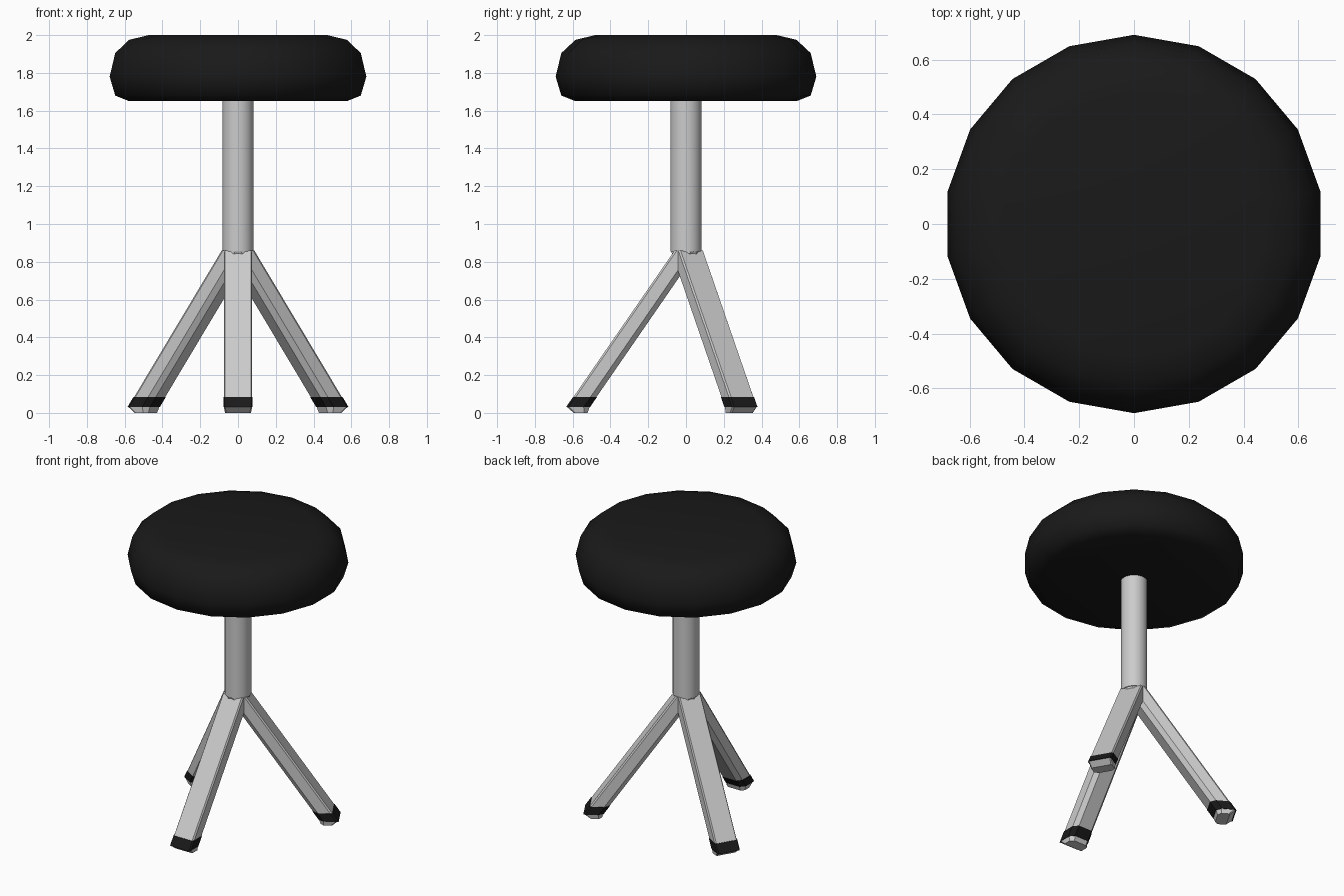
import bpy, bmesh, math

if "Cube" in bpy.data.objects:
    bpy.data.objects.remove(bpy.data.objects["Cube"])

black = bpy.data.materials.new("black_rubber")
black.diffuse_color = (0.01, 0.01, 0.01, 1)
black.use_nodes = True
black.node_tree.nodes["Principled BSDF"].inputs["Base Color"].default_value = black.diffuse_color


def loft(name, rings, material=None, sharp=35):
    """Skin a list of equal-length rings and cap both ends."""
    bm = bmesh.new()
    loops = [[bm.verts.new(p) for p in ring] for ring in rings]
    n = len(loops[0])
    for a, b in zip(loops, loops[1:]):
        for i in range(n):
            j = (i + 1) % n
            bm.faces.new((a[i], a[j], b[j], b[i]))
    bm.faces.new(loops[0][::-1])
    bm.faces.new(loops[-1])
    bmesh.ops.recalc_face_normals(bm, faces=bm.faces)
    mesh = bpy.data.meshes.new(name)
    bm.to_mesh(mesh)
    bm.free()
    mesh.shade_smooth()
    mesh.set_sharp_from_angle(angle=math.radians(sharp))
    if material:
        mesh.materials.append(material)
    obj = bpy.data.objects.new(name, mesh)
    bpy.context.collection.objects.link(obj)
    return obj


def circle(r, z, n):
    return [(r * math.cos(math.tau * i / n + math.pi / 2),
             r * math.sin(math.tau * i / n + math.pi / 2), z) for i in range(n)]


# Padded round seat
seat_profile = [(0.585, 1.65), (0.66, 1.68), (0.69, 1.78),
                (0.66, 1.905), (0.585, 1.975), (0.48, 2.0)]
loft("seat", [circle(r, z, 18) for r, z in seat_profile], black, 60)

# Central post
loft("post", [circle(0.083, 0.855, 18), circle(0.083, 1.66, 18)])

# Leg cross-section: (sideways, depth inward from the outer face)
half = [(0.068, 0.0), (0.075, 0.012), (0.075, 0.09), (0.05, 0.122)]
section = half + [(-s, d) for s, d in reversed(half)]


def leg_ring(z, grow=1.0, depth=1.0, inset=0.0):
    outer = 0.633 - 0.69 * (z - 0.03) - inset
    mid = 0.061
    return [(outer - mid - (d - mid) * depth, s * grow, z) for s, d in section]


# Three splayed legs with black bands and bevelled grey feet
for label, angle in (("front", -90), ("back_right", 30), ("back_left", 150)):
    parts = [
        loft(label + "_leg", [leg_ring(0.08), leg_ring(0.86)]),
        loft(label + "_band", [leg_ring(0.03, 1.04, 1.04),
                               leg_ring(0.085, 1.04, 1.04)], black),
        loft(label + "_foot", [leg_ring(0.0, 0.92, 0.6, 0.035),
                               leg_ring(0.032)]),
    ]
    for part in parts:
        part.rotation_euler.z = math.radians(angle)
